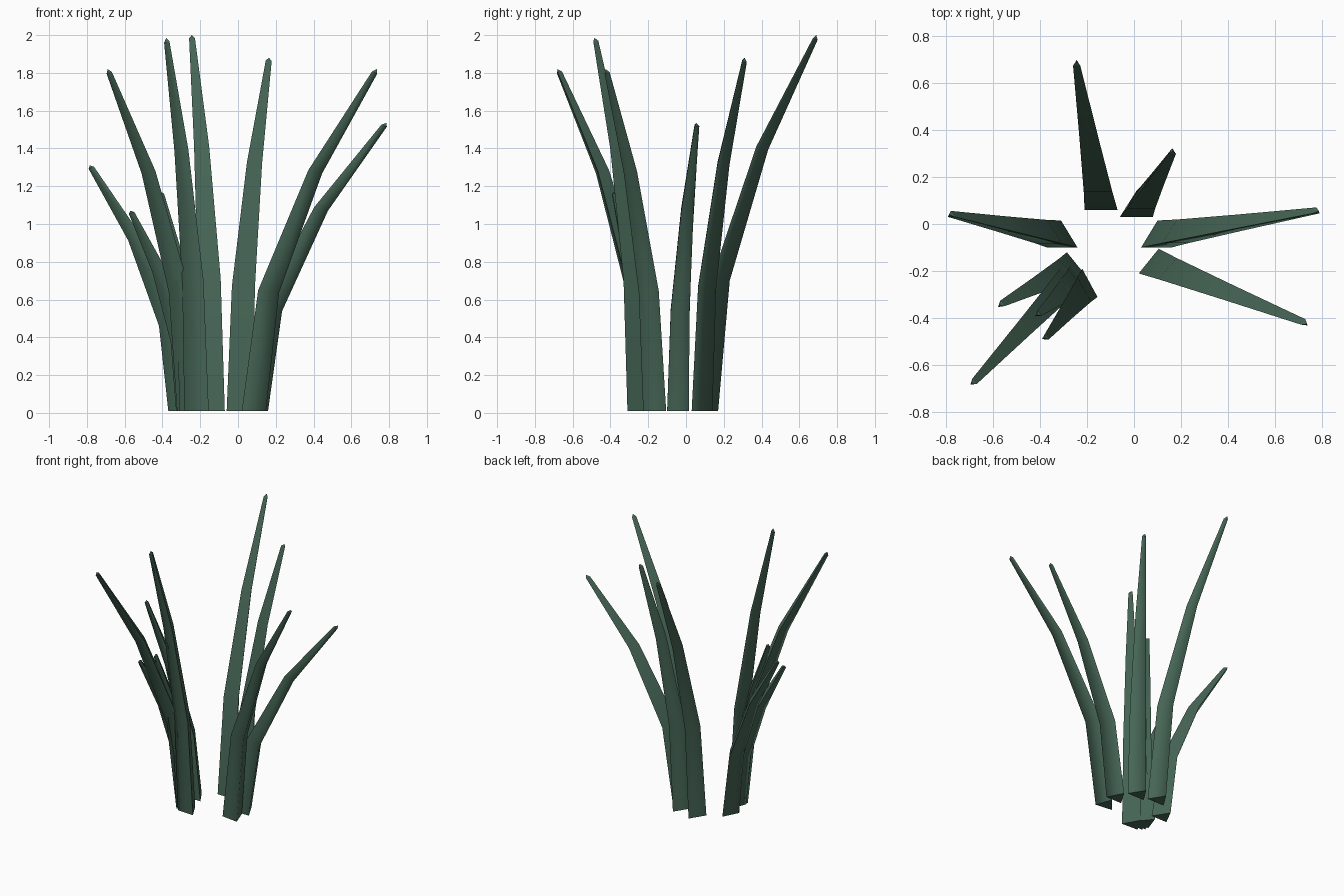
import bpy, bmesh, math
from mathutils import Vector

if "Cube" in bpy.data.objects:
    bpy.data.objects.remove(bpy.data.objects["Cube"])

green = bpy.data.materials.new("dark_leaf_green")
green.diffuse_color = (0.06, 0.13, 0.09, 1)
green.use_nodes = True
green.node_tree.nodes["Principled BSDF"].inputs["Base Color"].default_value = green.diffuse_color

# ring stations: height fraction, outward fraction, section scale, ring tilt
RINGS = [(0.0, 0.0, 1.0, 0.0), (0.35, 0.12, 0.87, 0.1),
         (0.70, 0.50, 0.57, 0.25), (0.99, 0.985, 0.22, 0.4)]


def blade(name, edge_a, edge_b, tip):
    """Tapered three-sided leaf: flat inner side, smooth ridge facing outward."""
    a, b, tip = Vector(edge_a), Vector(edge_b), Vector(tip)
    along = (b - a).normalized()
    out = Vector((along.y, -along.x))
    lean = (tip.xy - (a + b) / 2).normalized()
    if out.dot(lean) < 0:
        out = -out
    half = (b - a).length / 2
    base = (a + b) / 2 + out * 0.04
    section = [along * -half - out * 0.04, along * half - out * 0.04, out * 0.07]

    bm = bmesh.new()
    rings = []
    for h, f, s, tilt in RINGS:
        c = base.lerp(tip.xy, f)
        z = 0.01 + (tip.z - 0.01) * h
        ring = []
        for o in section:
            p = c + o * s
            ring.append(bm.verts.new((p.x, p.y, z - tilt * s * o.dot(lean))))
        rings.append(ring)
    # sides
    for lo, hi in zip(rings, rings[1:]):
        for i in range(3):
            j = (i + 1) % 3
            bm.faces.new((lo[i], lo[j], hi[j], hi[i])).smooth = True
            if i < 2:
                bm.edges.get((lo[i], hi[i])).smooth = False
    # bottom cap and pointed end
    bm.faces.new(rings[0][::-1])
    apex = bm.verts.new(tip)
    for i in range(3):
        bm.faces.new((rings[-1][i], rings[-1][(i + 1) % 3], apex))
    bmesh.ops.recalc_face_normals(bm, faces=bm.faces)
    me = bpy.data.meshes.new(name)
    bm.to_mesh(me)
    bm.free()
    me.materials.append(green)
    bpy.context.collection.objects.link(bpy.data.objects.new(name, me))


# inner base edge (two ends) and tip of every leaf
blade("back_tall_leaf", (-0.21, 0.06), (-0.07, 0.06), (-0.245, 0.69, 2.0))
blade("back_right_leaf", (-0.06, 0.03), (0.08, 0.03), (0.165, 0.31, 1.88))
blade("right_leaf", (0.03, -0.10), (0.10, 0.015), (0.785, 0.055, 1.535))
blade("front_right_leaf", (0.02, -0.21), (0.105, -0.105), (0.735, -0.425, 1.82))
blade("left_leaf", (-0.31, 0.015), (-0.24, -0.10), (-0.785, 0.04, 1.31))
blade("front_left_leaf", (-0.28, -0.145), (-0.195, -0.25), (-0.69, -0.68, 1.82))
blade("front_tall_leaf", (-0.22, -0.19), (-0.155, -0.31), (-0.38, -0.485, 1.985))
blade("short_left_leaf", (-0.285, -0.12), (-0.20, -0.225), (-0.57, -0.345, 1.07))
blade("short_inner_leaf", (-0.26, -0.165), (-0.18, -0.275), (-0.41, -0.385, 1.17))
